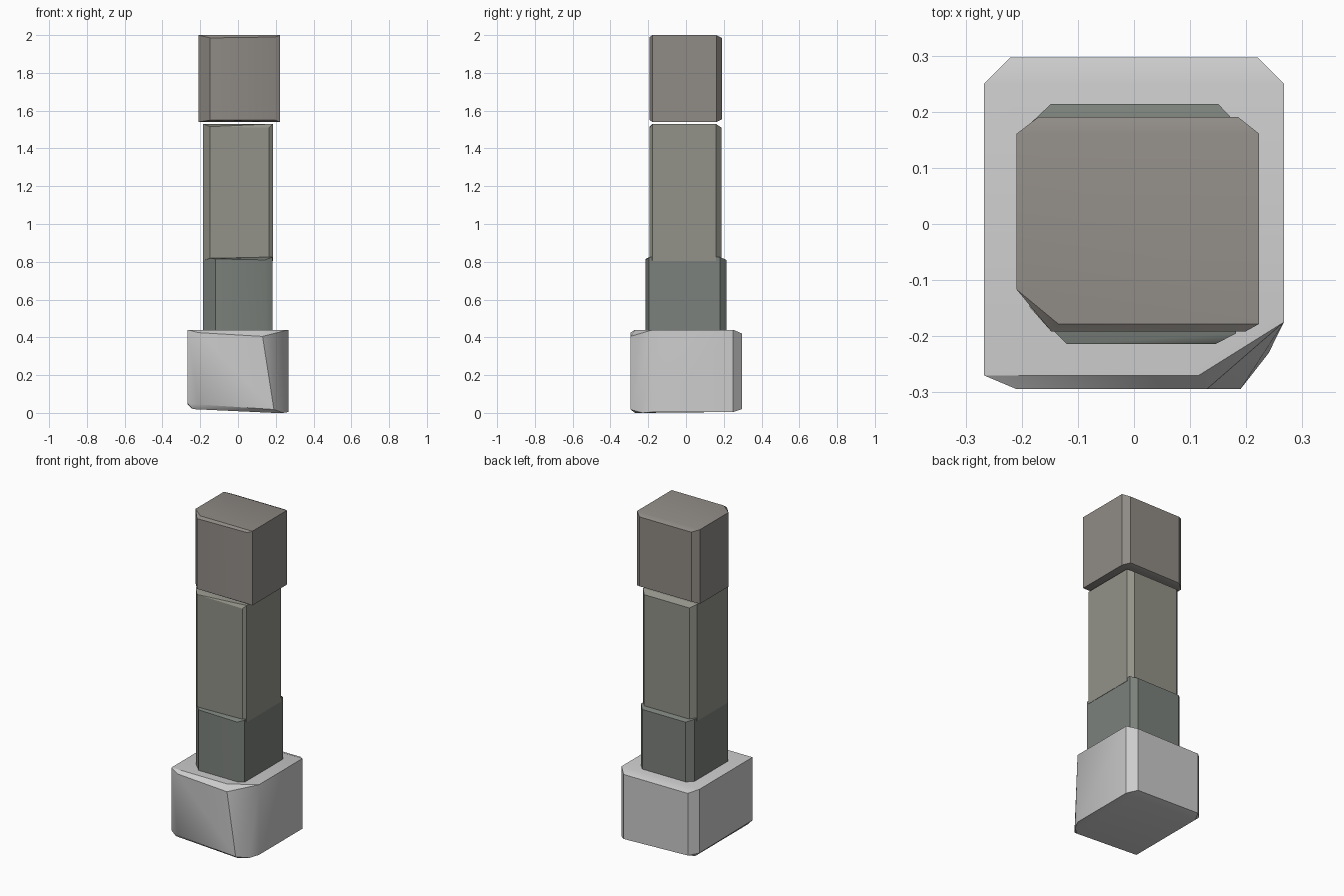
import bpy, bmesh


def stone(name, columns, color=None, extra=()):
    """Worn block: convex hull of vertical edges given as (x, y, z_low, z_high)."""
    bm = bmesh.new()
    for x, y, lo, hi in columns:
        bm.verts.new((x, y, lo))
        bm.verts.new((x, y, hi))
    for p in extra:
        bm.verts.new(p)
    res = bmesh.ops.convex_hull(bm, input=bm.verts)
    loose = [v for v in bm.verts if not v.link_faces]
    bmesh.ops.delete(bm, geom=loose, context='VERTS')
    bmesh.ops.dissolve_limit(bm, angle_limit=0.01, verts=bm.verts, edges=bm.edges)
    bmesh.ops.recalc_face_normals(bm, faces=bm.faces)
    me = bpy.data.meshes.new(name)
    bm.to_mesh(me)
    bm.free()
    ob = bpy.data.objects.new(name, me)
    bpy.context.collection.objects.link(ob)
    if color:
        mat = bpy.data.materials.new(name + "_stone")
        mat.diffuse_color = (*color, 1)
        me.materials.append(mat)
    bpy.ops.object.select_all(action='DESELECT')
    ob.select_set(True)
    bpy.context.view_layer.objects.active = ob
    bpy.ops.object.shade_smooth_by_angle(angle=0.55)
    return ob


# wide base with one heavily worn front corner (twisting chamfer)
stone("base_block", [
    (-0.267, 0.250, 0.045, 0.44), (-0.220, 0.297, 0.035, 0.42),
    (0.220, 0.297, 0.02, 0.42), (0.267, 0.250, 0.005, 0.44),
    (0.267, -0.175, 0.005, 0.44), (-0.267, -0.270, 0.05, 0.44),
    (-0.210, -0.294, 0.045, 0.425),
], extra=[
    (0.115, -0.270, 0.44), (0.130, -0.294, 0.405),
    (0.190, -0.294, 0.018), (0.240, -0.230, 0.0),
    (0.190, -0.270, 0.0), (0.22, 0.25, 0.005),
    (-0.240, -0.265, 0.02), (-0.240, 0.25, 0.02),
])

# lower shaft
stone("lower_shaft", [
    (-0.184, 0.180, 0.43, 0.825), (-0.148, 0.214, 0.43, 0.81),
    (0.150, 0.214, 0.43, 0.81), (0.182, 0.180, 0.43, 0.825),
    (0.182, -0.195, 0.43, 0.825), (0.145, -0.214, 0.43, 0.81),
    (-0.120, -0.214, 0.43, 0.815), (-0.184, -0.150, 0.43, 0.825),
], (0.20, 0.22, 0.20))

# upper shaft
stone("upper_shaft", [
    (-0.186, 0.158, 0.805, 1.53), (-0.155, 0.188, 0.82, 1.51),
    (0.155, 0.188, 0.82, 1.51), (0.184, 0.158, 0.805, 1.53),
    (0.184, -0.178, 0.805, 1.53), (0.165, -0.192, 0.815, 1.51),
    (-0.147, -0.192, 0.82, 1.515), (-0.186, -0.148, 0.805, 1.53),
], (0.29, 0.29, 0.25))

# capital, slightly offset to the right
stone("capital", [
    (-0.209, 0.161, 1.54, 2.0), (-0.170, 0.191, 1.555, 1.985),
    (0.185, 0.191, 1.555, 1.985), (0.223, 0.161, 1.54, 2.0),
    (0.223, -0.178, 1.54, 2.0), (0.198, -0.192, 1.55, 1.99),
    (-0.147, -0.192, 1.55, 1.985), (-0.209, -0.117, 1.54, 2.0),
], (0.28, 0.26, 0.24), extra=[(-0.135, -0.178, 2.0)])
